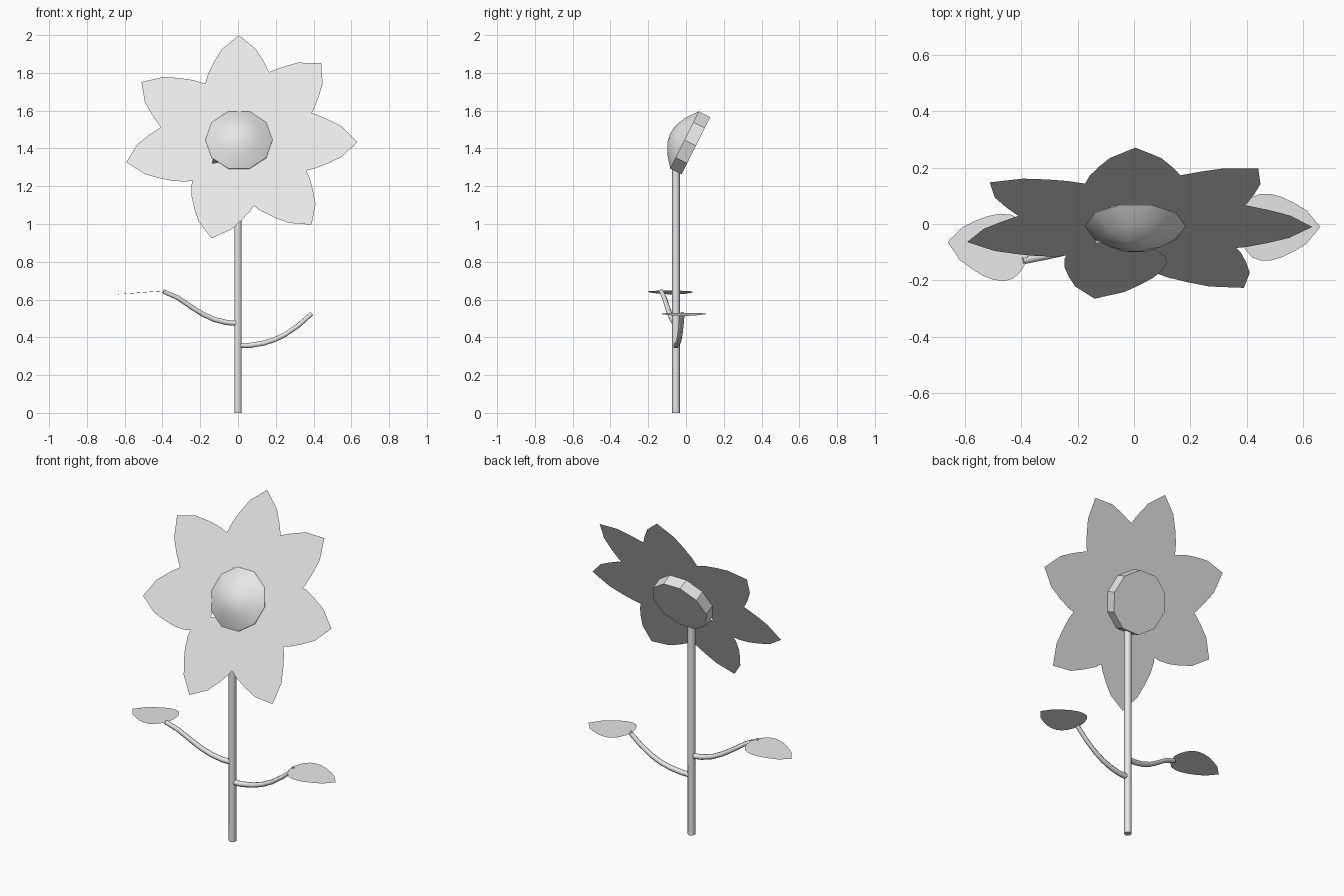
import bpy, bmesh
from math import sin, cos, radians, pi
from mathutils import Matrix, Vector

if "Cube" in bpy.data.objects:
    bpy.data.objects.remove(bpy.data.objects["Cube"])

grey = bpy.data.materials.new("light grey")
grey.use_nodes = True
grey.diffuse_color = (0.8, 0.8, 0.8, 1)
grey.node_tree.nodes["Principled BSDF"].inputs["Base Color"].default_value = (0.8, 0.8, 0.8, 1)

# Flower head frame: local z points out of the face, leaning up
HEAD = Matrix.Translation((0.005, -0.008, 1.445)) @ Matrix.Rotation(radians(63.5), 4, "X")


def add_mesh(name, bm, matrix):
    mesh = bpy.data.meshes.new(name)
    bm.to_mesh(mesh)
    bm.free()
    mesh.materials.append(grey)
    obj = bpy.data.objects.new(name, mesh)
    obj.matrix_world = matrix
    bpy.context.collection.objects.link(obj)


def ring(bm, sides, radius, z, start=0.0):
    """Circle of vertices at height z."""
    angles = [start + 2 * pi * k / sides for k in range(sides)]
    return [bm.verts.new((radius * cos(a), radius * sin(a), z)) for a in angles]


def bridge(bm, low, high, smooth):
    """Quads between two rings."""
    for k in range(len(low)):
        n = (k + 1) % len(low)
        bm.faces.new((low[k], low[n], high[n], high[k])).smooth = smooth


def prism(name, matrix, sides, radius, z0, z1, start=0.0, smooth=False):
    bm = bmesh.new()
    low = ring(bm, sides, radius, z0, start)
    high = ring(bm, sides, radius, z1, start)
    bridge(bm, low, high, smooth)
    bm.faces.new(low[::-1])
    bm.faces.new(high)
    add_mesh(name, bm, matrix)


# Half outline shared by petals and leaves: (distance along, half width)
OUTLINE = [(0, 0), (0.015, 0.07), (0.04, 0.12), (0.08, 0.162), (0.13, 0.18),
           (0.195, 0.18), (0.265, 0.162), (0.335, 0.131), (0.41, 0.09), (0.493, 0)]


def blade(name, matrix, length, width=1.0):
    """Flat blade along local +x, rounded at the base and pointed at the tip."""
    s = length / OUTLINE[-1][0]
    lower = [(x * s, -w * width) for x, w in OUTLINE]
    upper = [(x, -y) for x, y in lower[-2:0:-1]]
    bm = bmesh.new()
    bm.faces.new([bm.verts.new((x, y, 0)) for x, y in lower + upper])
    add_mesh(name, bm, matrix)


def tube(name, points, radius, end):
    """Six-sided smooth tube through the points, narrowing to the end."""
    curve = bpy.data.curves.new(name, "CURVE")
    curve.dimensions = "3D"
    curve.bevel_depth = radius
    curve.bevel_resolution = 1
    curve.use_fill_caps = True
    spline = curve.splines.new("POLY")
    spline.points.add(len(points) - 1)
    for i, (sp, co) in enumerate(zip(spline.points, points)):
        sp.co = (*co, 1)
        sp.radius = 1 + (end - 1) * i / (len(points) - 1)
    spline.use_smooth = True
    curve.materials.append(grey)
    bpy.context.collection.objects.link(bpy.data.objects.new(name, curve))


# Seven overlapping petals: direction, tip distance, layer depth
PETALS = [(90, 0.62, 2), (46.3, 0.63, 1), (-1, 0.627, 3), (-52.4, 0.63, 5),
          (-104, 0.598, 2.6), (192.3, 0.61, 2.4), (146.3, 0.62, 2.2)]
for i, (angle, tip, layer) in enumerate(PETALS):
    place = Matrix.Rotation(radians(angle), 4, "Z") @ Matrix.Translation((0.137, 0, -0.001 * layer))
    blade(f"petal_{i + 1}", HEAD @ place, tip - 0.137)

# Flower disc with ten flat sides
R, SIDES = 0.178, 10
prism("flower_disc", HEAD, SIDES, R, -0.068, 0)

# Smooth domed centre
bm = bmesh.new()
rings = [ring(bm, SIDES, r, h) for r, h in [(R, 0), (0.112, 0.049), (0.05, 0.076)]]
for a, b in zip(rings, rings[1:]):
    bridge(bm, a, b, True)
apex = bm.verts.new((0, 0, 0.083))
for k in range(SIDES):
    bm.faces.new((rings[-1][k], rings[-1][(k + 1) % SIDES], apex)).smooth = True
add_mesh("flower_dome", bm, HEAD)

# Hexagonal stem with a ridge at front and back
prism("stem", Matrix.Translation((0, -0.053, 0)), 6, 0.021, 0, 1.3, pi / 2, True)

# Curved branches
tube("right_branch", [(0, -0.053, 0.475), (-0.06, -0.062, 0.478), (-0.127, -0.073, 0.495),
                      (-0.185, -0.085, 0.522), (-0.24, -0.097, 0.556),
                      (-0.32, -0.115, 0.61), (-0.395, -0.13, 0.643)], 0.016, 0.8)
tube("left_branch", [(0, -0.053, 0.357), (0.06, -0.05, 0.357), (0.13, -0.044, 0.368),
                     (0.19, -0.038, 0.386), (0.25, -0.032, 0.415),
                     (0.32, -0.026, 0.463), (0.39, -0.02, 0.525)], 0.016, 0.8)


# Nearly level leaves at the branch ends
def leaf(name, base, tip):
    base, tip = Vector(base), Vector(tip)
    x = (tip - base).normalized()
    y = Vector((0, 0, 1)).cross(x).normalized()
    turn = Matrix((x, y, x.cross(y))).transposed().to_4x4()
    blade(name, Matrix.Translation(base) @ turn, (tip - base).length, 0.655)


leaf("right_leaf", (-0.37, -0.092, 0.648), (-0.66, -0.064, 0.626))
leaf("left_leaf", (0.37, -0.012, 0.53), (0.66, -0.01, 0.513))
